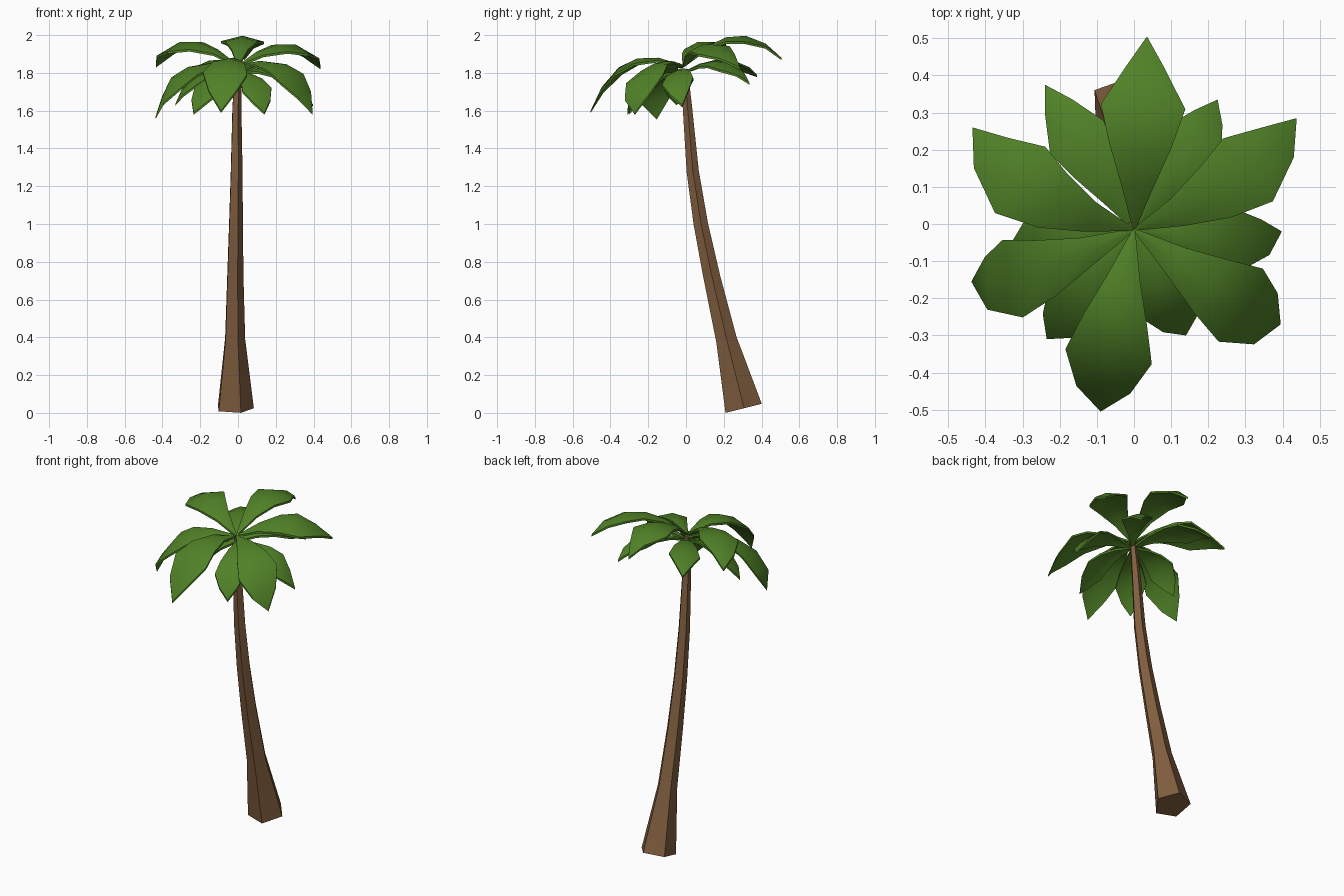
import bpy, bmesh, math
from mathutils import Vector

cube = bpy.data.objects.get("Cube")
if cube:
    bpy.data.objects.remove(cube, do_unlink=True)


def make_material(name, rgb):
    mat = bpy.data.materials.new(name)
    mat.use_nodes = True
    mat.diffuse_color = (*rgb, 1)
    mat.node_tree.nodes["Principled BSDF"].inputs["Base Color"].default_value = (*rgb, 1)
    return mat


def make_object(name, bm, mat):
    bmesh.ops.recalc_face_normals(bm, faces=bm.faces)
    mesh = bpy.data.meshes.new(name)
    bm.to_mesh(mesh)
    bm.free()
    mesh.materials.append(mat)
    obj = bpy.data.objects.new(name, mesh)
    bpy.context.collection.objects.link(obj)
    bpy.ops.object.select_all(action='DESELECT')
    obj.select_set(True)
    bpy.context.view_layer.objects.active = obj
    bpy.ops.object.shade_smooth_by_angle(angle=math.radians(30))
    return obj


bark = make_material("bark brown", (0.22, 0.112, 0.05))
green = make_material("leaf green", (0.08, 0.22, 0.02))

# Trunk: five-sided rings (centre x, y, z, radius, tilt in degrees)
rings = [(-0.020, 0.304, 0.024, 0.104, 14),
         (-0.020, 0.213, 0.39, 0.058, 14),
         (-0.018, 0.136, 0.72, 0.047, 12),
         (-0.014, 0.078, 1.00, 0.040, 10),
         (-0.010, 0.035, 1.28, 0.034, 7),
         (-0.008, 0.007, 1.62, 0.026, 5),
         (0.0, -0.008, 1.82, 0.018, 5)]
bm = bmesh.new()
loops = []
for cx, cy, cz, r, tilt in rings:
    loop = []
    for k in range(5):
        a = math.radians(2 + 72 * k)
        dy, t = r * math.sin(a), math.radians(tilt)
        loop.append(bm.verts.new((cx + r * math.cos(a), cy + dy * math.cos(t), cz + dy * math.sin(t))))
    loops.append(loop)
for low, high in zip(loops, loops[1:]):
    for k in range(5):
        n = (k + 1) % 5
        bm.faces.new((low[k], low[n], high[n], high[k]))
bm.faces.new(loops[0])
bm.faces.new(loops[-1])
make_object("trunk", bm, bark)


def make_leaf(name, hub, mid, tip, width, shoulder):
    """Folded leaf along an arched midrib through mid; shoulder is the width near the tip."""
    hub, mid, tip = Vector(hub), Vector(mid), Vector(tip)
    ctrl = 2 * mid - 0.5 * (hub + tip)
    outline = [(0.0, 0.03), (0.2, 0.38), (0.4, 0.74), (0.6, 1.0), (0.82, shoulder)]
    bm = bmesh.new()
    rows = []
    for t, w in outline:
        p = (1 - t) ** 2 * hub + 2 * t * (1 - t) * ctrl + t * t * tip
        along = (1 - t) * (ctrl - hub) + t * (tip - ctrl)
        side = Vector((-along.y, along.x, 0)).normalized()
        side.z = 0.25 * side.y  # the whole crown leans forward
        w *= width
        drop = Vector((0, 0, -0.26 * w))
        rows.append([bm.verts.new(v) for v in (p - side * w + drop, p, p + side * w + drop)])
    end = bm.verts.new(tip)
    for a, b in zip(rows, rows[1:]):
        for k in (0, 1):
            bm.faces.new((a[k], b[k], b[k + 1], a[k + 1]))
    for k in (0, 1):
        bm.faces.new((rows[-1][k], end, rows[-1][k + 1]))
    # Thicken downwards
    top = bm.faces[:]
    copy = bmesh.ops.duplicate(bm, geom=bm.verts[:] + bm.edges[:] + top)
    twin = copy["vert_map"]
    rim = [e for e in bm.edges if len(e.link_faces) == 1 and e.link_faces[0] in top]
    for e in rim:
        a, b = e.verts
        bm.faces.new((a, b, twin[b], twin[a]))
    low = [g for g in copy["geom"] if isinstance(g, bmesh.types.BMVert)]
    bmesh.ops.translate(bm, verts=low, vec=(0, 0, -0.012))
    make_object(name, bm, green)


# Upper tier: midrib middle, tip, half width, shoulder
upper = [((0.021, 0.265, 1.998), (0.035, 0.505, 1.88), 0.114, 0.45),
         ((0.265, 0.115, 1.955), (0.438, 0.285, 1.83), 0.108, 0.55),
         ((-0.265, 0.09, 1.97), (-0.435, 0.26, 1.84), 0.112, 0.55),
         ((0.25, -0.195, 1.83), (0.395, -0.27, 1.59), 0.115, 0.66),
         ((-0.285, -0.135, 1.81), (-0.438, -0.155, 1.565), 0.108, 0.66),
         ((-0.06, -0.31, 1.858), (-0.09, -0.505, 1.60), 0.118, 0.62)]
# Lower tier of shorter leaves
lower = [((-0.13, 0.195, 1.87), (-0.24, 0.375, 1.79), 0.085, 0.5),
         ((0.14, 0.185, 1.86), (0.225, 0.335, 1.75), 0.085, 0.5),
         ((0.245, -0.045, 1.80), (0.398, -0.02, 1.63), 0.082, 0.6),
         ((-0.205, -0.037, 1.79), (-0.33, -0.05, 1.64), 0.08, 0.6),
         ((-0.14, -0.192, 1.76), (-0.235, -0.31, 1.59), 0.085, 0.6),
         ((0.087, -0.192, 1.76), (0.14, -0.30, 1.59), 0.085, 0.6)]
for tier, leaves, hub_z in (("upper", upper, 1.84), ("lower", lower, 1.805)):
    for i, leaf in enumerate(leaves, 1):
        make_leaf(f"{tier}_leaf_{i}", (0, -0.015, hub_z), *leaf)
